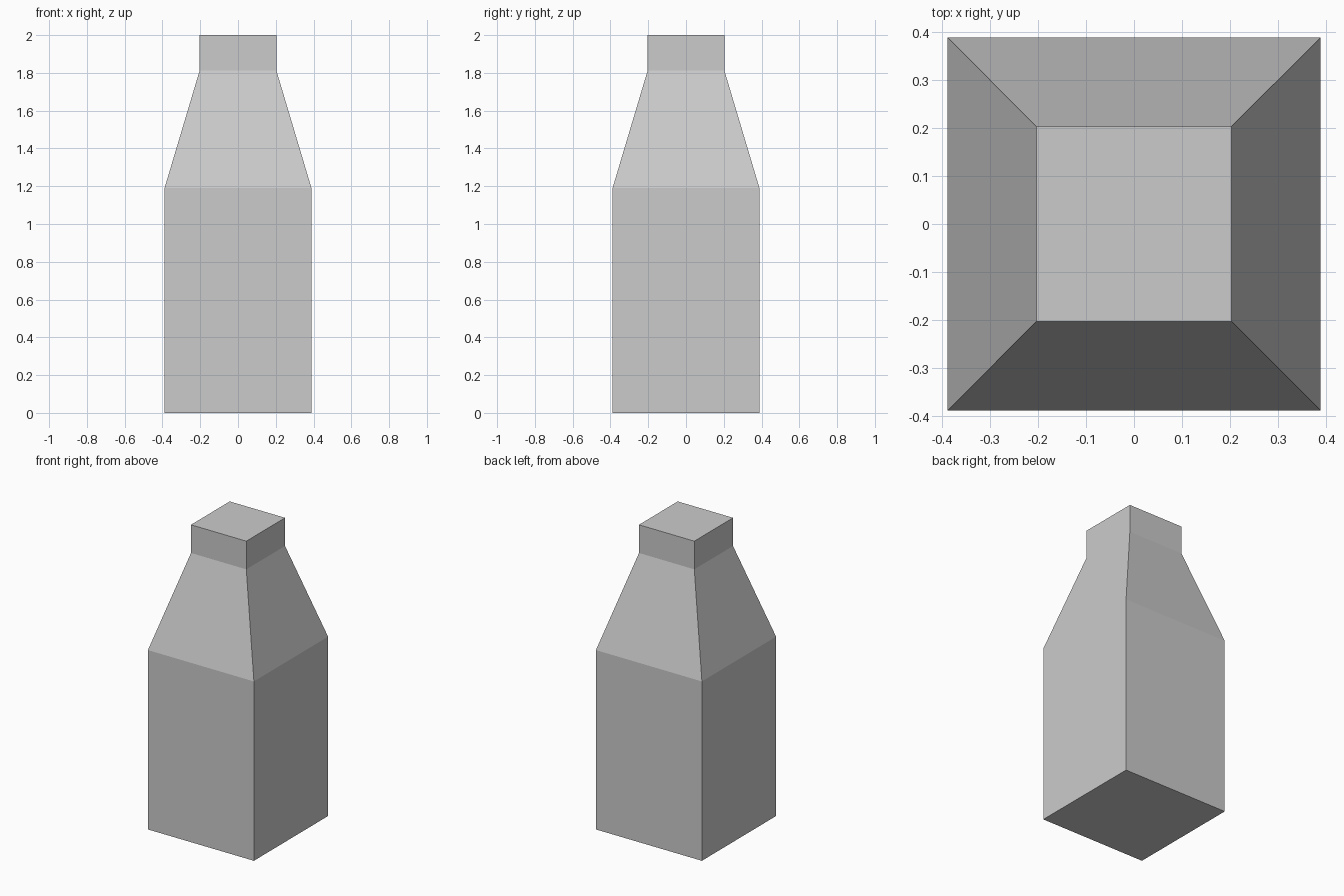
import bpy
import bmesh

if "Cube" in bpy.data.objects:
    bpy.data.objects.remove(bpy.data.objects["Cube"])

# Half-width and height of each square section, bottom to top
PROFILE = [(0.389, 0.0), (0.389, 1.19), (0.203, 1.813), (0.203, 2.0)]

# Square bottle: body, tapered shoulder and neck as one closed loft
bm = bmesh.new()
rings = [[bm.verts.new((sx * r, sy * r, z))
          for sx, sy in ((-1, -1), (1, -1), (1, 1), (-1, 1))]
         for r, z in PROFILE]
for low, high in zip(rings, rings[1:]):
    for i in range(4):
        j = (i + 1) % 4
        bm.faces.new((low[i], low[j], high[j], high[i]))

# Base and top caps
bm.faces.new(rings[0][::-1])
bm.faces.new(rings[-1])

mesh = bpy.data.meshes.new("square_bottle")
bm.to_mesh(mesh)
bm.free()
bpy.context.collection.objects.link(bpy.data.objects.new("square_bottle", mesh))
